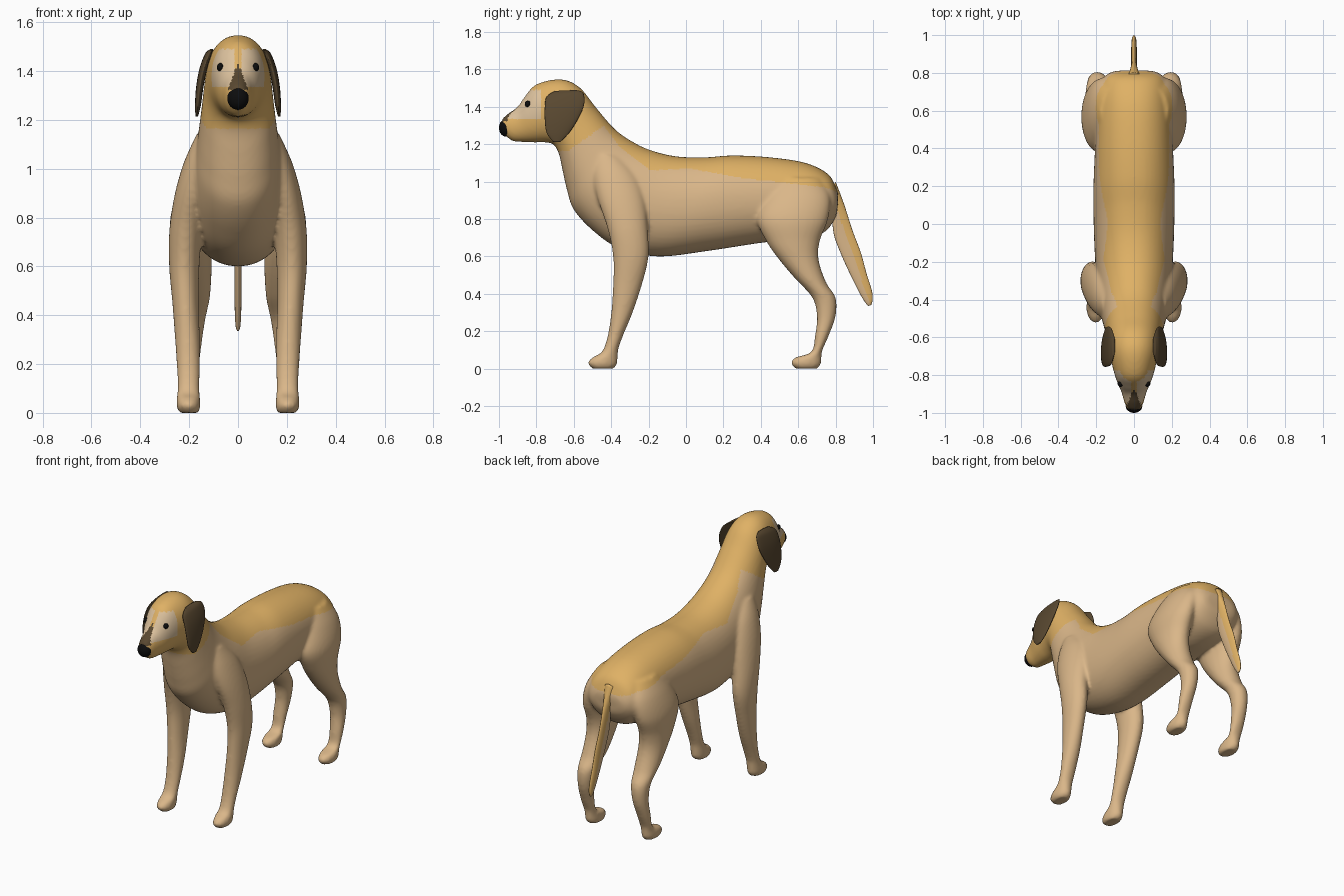
import bpy, bmesh, math
from mathutils import Vector

old = bpy.data.objects.get("Cube")
if old:
    bpy.data.objects.remove(old)


def material(name, rgb):
    m = bpy.data.materials.new(name)
    m.use_nodes = True
    m.diffuse_color = (*rgb, 1)
    bsdf = next(n for n in m.node_tree.nodes if n.type == "BSDF_PRINCIPLED")
    bsdf.inputs["Base Color"].default_value = (*rgb, 1)
    bsdf.inputs["Roughness"].default_value = 0.8
    return m


TAN = material("tan coat", (.70, .47, .25))
GOLD = material("golden coat", (.74, .44, .13))
PALE = material("pale face", (.72, .54, .34))
BROWN = material("dark brown", (.10, .065, .03))
BLACK = material("black", (.004, .004, .004))


def spline(rows, steps):
    """Smooth curve through rows of numbers."""
    out = []
    for i in range(len(rows) - 1):
        a, b, c, d = (rows[min(max(i + k, 0), len(rows) - 1)] for k in (-1, 0, 1, 2))
        for s in range(steps):
            t = s / steps
            out.append([q + t / 2 * (r - p + t * (2 * p - 5 * q + 4 * r - w + t * (3 * (q - r) + w - p)))
                        for p, q, r, w in zip(a, b, c, d)])
    return out + [list(rows[-1])]


def loft(bm, rings, side=1, sides=32, power=1.0, steps=6):
    """Skin oval rings, each (y, z of one end, y, z of other end, x centre, half width)."""
    loops = []
    for ya, za, yb, zb, x, w in spline(rings, steps):
        mid = Vector((side * x, (ya + yb) / 2, (za + zb) / 2))
        axis = Vector((0, (ya - yb) / 2, (za - zb) / 2))
        loop = []
        for k in range(sides):
            t = math.tau * k / sides
            c, s = (math.copysign(abs(f) ** power, f) for f in (math.cos(t), math.sin(t)))
            loop.append(bm.verts.new(mid + axis * c + Vector((w * s, 0, 0))))
        loops.append(loop)
    for lo, hi in zip(loops, loops[1:]):
        for k in range(sides):
            j = (k + 1) % sides
            bm.faces.new((lo[k], lo[j], hi[j], hi[k]))
    bm.faces.new(loops[0])
    bm.faces.new(loops[-1])


def finish(name, bm, mats):
    bmesh.ops.recalc_face_normals(bm, faces=bm.faces)
    me = bpy.data.meshes.new(name)
    bm.to_mesh(me)
    bm.free()
    ob = bpy.data.objects.new(name, me)
    bpy.context.collection.objects.link(ob)
    dress(ob, mats)
    return ob


def dress(ob, mats):
    ob.data.materials.clear()
    for m in mats:
        ob.data.materials.append(m)
    for p in ob.data.polygons:
        p.use_smooth = True


def ball(name, centre, size, mat):
    bm = bmesh.new()
    bmesh.ops.create_uvsphere(bm, u_segments=24, v_segments=16, radius=1)
    for v in bm.verts:
        v.co = Vector(a * b for a, b in zip(v.co, size)) + Vector(centre)
    return finish(name, bm, [mat])


# Head, neck and torso: top point, bottom point, half width
trunk = [
    (-.985, 1.335, -.975, 1.255, .035), (-.95, 1.365, -.93, 1.218, .052),
    (-.90, 1.40, -.88, 1.212, .066), (-.865, 1.45, -.81, 1.21, .088),
    (-.80, 1.52, -.755, 1.21, .108), (-.67, 1.547, -.71, 1.20, .128),
    (-.57, 1.505, -.68, 1.15, .138), (-.48, 1.395, -.66, 1.06, .15),
    (-.38, 1.28, -.635, .95, .165), (-.28, 1.21, -.60, .85, .18),
    (-.18, 1.165, -.5, .74, .195), (-.05, 1.135, -.36, .645, .205),
    (.1, 1.13, -.15, .6, .213), (.25, 1.14, .12, .63, .215),
    (.45, 1.13, .42, .675, .205), (.64, 1.1, .62, .69, .195),
    (.76, 1.04, .74, .73, .175), (.805, .96, .80, .81, .125), (.815, .92, .81, .86, .05)]

# Legs: front point, back point, x centre, half width
front_leg = [
    (-.50, 0, -.39, 0, .2, .04), (-.525, .03, -.37, .02, .203, .048),
    (-.50, .06, -.365, .06, .203, .048), (-.45, .09, -.36, .11, .203, .045),
    (-.42, .17, -.335, .18, .203, .047), (-.40, .3, -.285, .3, .207, .051),
    (-.39, .45, -.235, .45, .215, .054), (-.39, .6, -.2, .6, .22, .062),
    (-.42, .75, -.205, .75, .213, .068), (-.47, .9, -.22, .9, .188, .07),
    (-.50, 1.03, -.26, 1.03, .15, .07), (-.50, 1.15, -.34, 1.13, .11, .06)]
back_leg = [
    (.585, 0, .70, 0, .2, .04), (.56, .03, .72, .02, .203, .048),
    (.585, .06, .725, .06, .203, .047), (.67, .09, .73, .1, .203, .042),
    (.69, .18, .765, .18, .203, .044), (.7, .28, .8, .28, .197, .048),
    (.675, .38, .8, .38, .192, .058), (.585, .48, .75, .46, .188, .073),
    (.5, .58, .71, .58, .188, .08), (.43, .68, .715, .68, .19, .084),
    (.38, .8, .76, .8, .187, .09), (.42, .92, .77, .92, .155, .085),
    (.48, 1.02, .72, 1.02, .11, .07)]

bm = bmesh.new()
loft(bm, [(a, b, c, d, 0, w) for a, b, c, d, w in trunk], sides=48, power=.94)
for side in (1, -1):
    loft(bm, front_leg, side)
    loft(bm, back_leg, side)
body = finish("body", bm, [])

# Fuse trunk and legs into one soft skin
remesh = body.modifiers.new("fuse", "REMESH")
remesh.mode = "VOXEL"
remesh.voxel_size = .01
soften = body.modifiers.new("soften", "SMOOTH")
soften.factor = .5
soften.iterations = 8
graph = bpy.context.evaluated_depsgraph_get()
skin = bpy.data.meshes.new_from_object(body.evaluated_get(graph))
body.modifiers.clear()
body.data = skin
dress(body, [TAN, GOLD, PALE, BROWN])

# Coat markings: golden saddle and head, pale eye patches, dark bridge
saddle = [(-2, 1.1), (-.7, 1.16), (-.62, 1.17), (-.44, 1.3), (-.35, 1.18), (-.19, 1.06),
          (.02, 1.07), (.3, 1.02), (.74, .97), (.85, .93)]


def saddle_height(y):
    for (y0, z0), (y1, z1) in zip(saddle, saddle[1:]):
        if y <= y1:
            return z0 + (z1 - z0) * (y - y0) / (y1 - y0)
    return saddle[-1][1]


def coat(p):
    x, y, z = abs(p.x), p.y, p.z
    if y < -.88 and z > 1.32 and x < .04 - (z - 1.33) * .4:
        return 3
    if y < -.775 and 1.335 < z < 1.49 and x > .015:
        return 2
    return 1 if z > saddle_height(y) else 0


for p in skin.polygons:
    p.material_index = coat(p.center)

# Tail, golden along its back edge
tail_rings = [
    (.77, .94, .80, 1.0, 0, .035), (.78, .84, .845, .88, 0, .02),
    (.79, .72, .89, .74, 0, .015), (.83, .61, .935, .62, 0, .015),
    (.88, .5, .965, .51, 0, .015), (.93, .4, .993, .42, 0, .013),
    (.963, .347, .998, .37, 0, .01), (.975, .335, .99, .34, 0, .004)]
bm = bmesh.new()
loft(bm, tail_rings)
tail = finish("tail", bm, [TAN, GOLD])
for p in tail.data.polygons:
    p.material_index = int(p.center.y + .35 * p.center.z > 1.105)

# Hanging ears
ear_rings = [
    (-.70, 1.485, -.59, 1.49, .108, .008), (-.745, 1.455, -.55, 1.475, .123, .014),
    (-.755, 1.4, -.545, 1.41, .143, .016), (-.755, 1.33, -.58, 1.33, .157, .015),
    (-.745, 1.26, -.625, 1.26, .164, .012), (-.71, 1.213, -.67, 1.213, .169, .005)]
for side, label in ((1, "left"), (-1, "right")):
    bm = bmesh.new()
    loft(bm, ear_rings, side)
    finish(label + "_ear", bm, [BROWN])
    # Eyes sit on the skin
    hit, spot, normal, face = body.closest_point_on_mesh(Vector((side * .071, -.845, 1.415)))
    ball(label + "_eye", spot, (.014, .016, .017), BLACK)

# Nose
ball("nose", (0, -.963, 1.288), (.044, .037, .047), BLACK)
